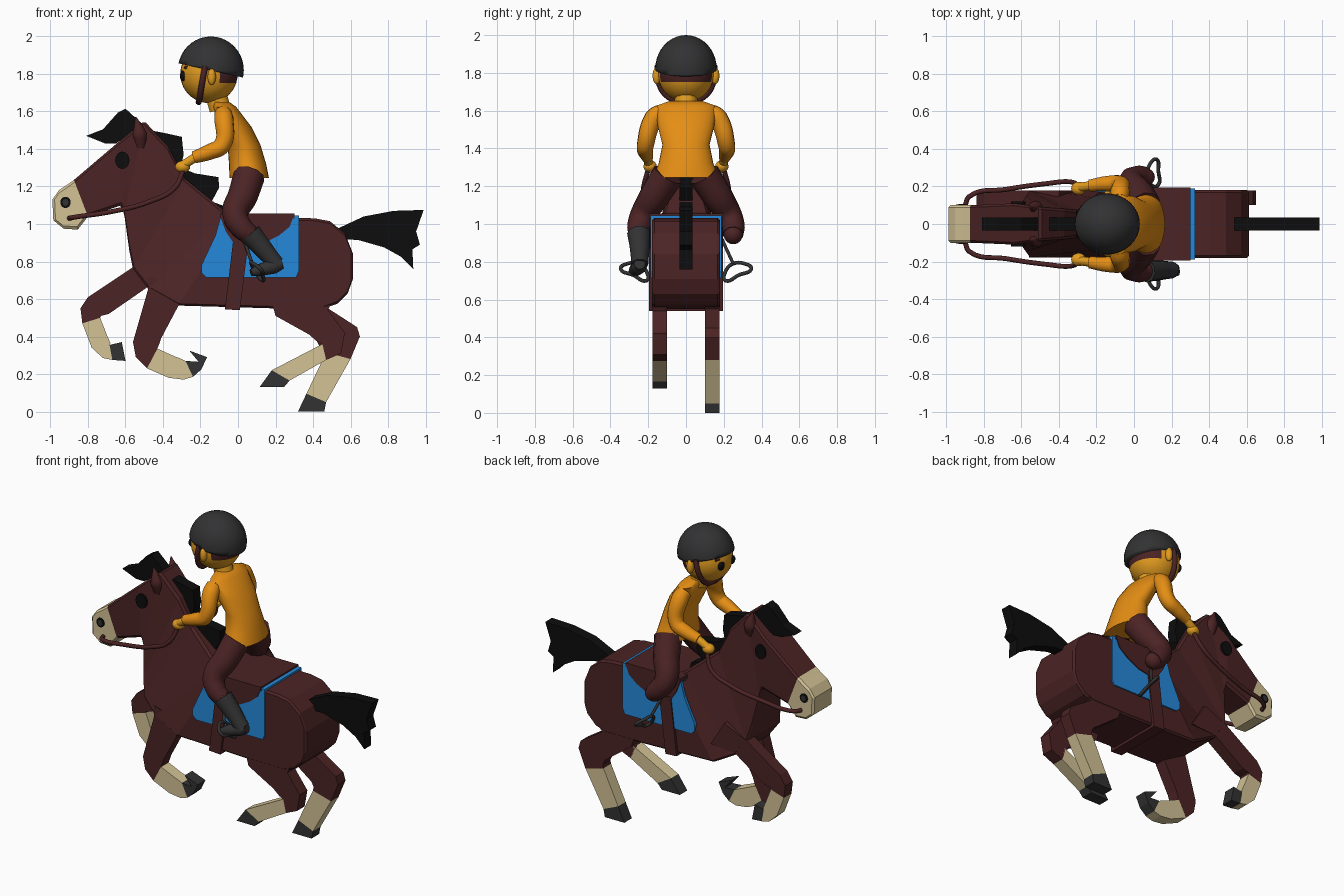
import bpy
import bmesh
import math
from mathutils import Matrix, Vector

cube = bpy.data.objects.get("Cube")
if cube:
    bpy.data.objects.remove(cube, do_unlink=True)


def material(name, red, green, blue):
    mat = bpy.data.materials.new(name)
    mat.use_nodes = True
    mat.diffuse_color = (red, green, blue, 1)
    mat.node_tree.nodes["Principled BSDF"].inputs["Base Color"].default_value = (red, green, blue, 1)
    return mat


brown = material("dark brown", .072, .017, .018)
cream = material("cream", .65, .54, .30)
blue = material("blue", .018, .25, .70)
orange = material("orange", .78, .27, .007)
skin = material("golden skin", .76, .33, .014)
black = material("black", .004, .004, .004)
charcoal = material("charcoal", .032, .032, .034)


def finish(name, bm, mats, smooth=False):
    """Turn a bmesh into a named object."""
    bmesh.ops.recalc_face_normals(bm, faces=bm.faces)
    mesh = bpy.data.meshes.new(name)
    bm.to_mesh(mesh)
    bm.free()
    for mat in mats:
        mesh.materials.append(mat)
    obj = bpy.data.objects.new(name, mesh)
    bpy.context.collection.objects.link(obj)
    if smooth:
        mesh.shade_smooth()
    return obj


def skin_rings(bm, rings, band_rule):
    """Bridge rings of points and cap both ends."""
    loops = [[bm.verts.new(p) for p in ring] for ring in rings]
    count = len(loops[0])
    for i, (low, high) in enumerate(zip(loops, loops[1:])):
        for k in range(count):
            n = (k + 1) % count
            bm.faces.new((low[k], low[n], high[n], high[k])).material_index = band_rule(i)
    bm.faces.new(loops[0]).material_index = band_rule(0)
    bm.faces.new(loops[-1]).material_index = band_rule(len(loops) - 2)


def slab(name, points, near, far, mat):
    """Extrude a side profile across y."""
    bm = bmesh.new()
    face = bm.faces.new([bm.verts.new((x, near, z)) for x, z in points])
    extruded = bmesh.ops.extrude_face_region(bm, geom=[face])["geom"]
    moved = [v for v in extruded if isinstance(v, bmesh.types.BMVert)]
    bmesh.ops.translate(bm, verts=moved, vec=(0, far - near, 0))
    return finish(name, bm, [mat])


def slab_pair(name, points, inner, outer, mat):
    for side, label in ((-1, "near"), (1, "far")):
        slab(f"{label}_{name}", points, side * inner, side * outer, mat)


def ball(name, centre, radii, mats, rule=None):
    bm = bmesh.new()
    place = Matrix.Translation(centre) @ Matrix.Diagonal((*radii, 1))
    bmesh.ops.create_uvsphere(bm, u_segments=32, v_segments=20, radius=1, matrix=place)
    if rule:
        for face in bm.faces:
            face.material_index = rule(face.calc_center_median())
    return finish(name, bm, mats, True)


def tube(name, points, mat, side=1, closed=False):
    """Round limb or cord through (x, y, z, radius) points."""
    curve = bpy.data.curves.new(name, "CURVE")
    curve.dimensions = "3D"
    curve.bevel_depth = 1
    curve.bevel_resolution = 3
    curve.resolution_u = 6
    curve.use_fill_caps = True
    spline = curve.splines.new("BEZIER")
    spline.bezier_points.add(len(points) - 1)
    spline.use_cyclic_u = closed
    for knot, (x, y, z, radius) in zip(spline.bezier_points, points):
        knot.co = (x, side * y, z)
        knot.radius = radius
        knot.handle_left_type = knot.handle_right_type = "AUTO"
    curve.materials.append(mat)
    obj = bpy.data.objects.new(name, curve)
    bpy.context.collection.objects.link(obj)
    bpy.ops.object.select_all(action="DESELECT")
    obj.select_set(True)
    bpy.context.view_layer.objects.active = obj
    bpy.ops.object.convert(target="MESH")
    bpy.ops.object.shade_smooth_by_angle(angle=math.radians(50))


# Horse body, neck and head: top x, z, bottom x, z, top and bottom half width
sections = [
    (-.99, 1.13, -.985, 1.02, .10, .10), (-.955, 1.18, -.93, .975, .10, .10),
    (-.91, 1.21, -.855, .97, .10, .10), (-.875, 1.235, -.80, 1.04, .10, .10),
    (-.64, 1.435, -.62, 1.10, .11, .11), (-.50, 1.55, -.605, 1.04, .09, .11),
    (-.37, 1.41, -.58, .86, .08, .15), (-.28, 1.24, -.56, .76, .07, .18),
    (-.06, 1.06, -.48, .655, .12, .18), (0, 1.05, -.32, .565, .18, .18),
    (.10, 1.04, .19, .55, .18, .18), (.41, 1.03, .46, .55, .18, .18),
    (.49, 1.015, .53, .575, .18, .18), (.57, .95, .585, .63, .18, .18),
    (.614, .84, .614, .71, .18, .18)]
bm = bmesh.new()
skin_rings(bm, [[(ax, -wa, az), (ax, wa, az), (bx, wb, bz), (bx, -wb, bz)]
                for ax, az, bx, bz, wa, wb in sections], lambda i: int(i > 2))
body = finish("horse_body", bm, [cream, brown])
bevel = body.modifiers.new("soft_edges", "BEVEL")
bevel.width = .012
bevel.limit_method = "ANGLE"
bevel.angle_limit = math.radians(60)


# Horse legs: pairs of edge points; brown, then cream, then hoof
def horse_leg(name, side, pairs, sock, hoof):
    bm = bmesh.new()
    inner, outer = side * .10, side * .178
    skin_rings(bm, [[(ax, inner, az), (ax, outer, az), (bx, outer, bz), (bx, inner, bz)]
                    for ax, az, bx, bz in pairs], lambda i: int(i >= sock) + int(i >= hoof))
    finish(name, bm, [brown, cream, charcoal])


horse_leg("far_front_leg", 1, [
    (-.40, .84, -.30, .68), (-.56, .77, -.48, .665), (-.80, .61, -.69, .52),
    (-.84, .55, -.73, .51), (-.83, .47, -.735, .50), (-.78, .34, -.70, .41),
    (-.72, .285, -.68, .365), (-.67, .275, -.685, .355), (-.60, .27, -.62, .37)], 4, 7)
horse_leg("near_front_leg", -1, [
    (-.48, .72, -.28, .66), (-.48, .65, -.32, .56), (-.56, .37, -.41, .39),
    (-.545, .29, -.42, .36), (-.485, .23, -.43, .335), (-.37, .18, -.34, .295),
    (-.29, .17, -.30, .28), (-.24, .185, -.28, .27), (-.195, .225, -.21, .265),
    (-.165, .29, -.26, .325)], 4, 7)
horse_leg("far_hind_leg", 1, [
    (.22, .66, .55, .65), (.27, .51, .48, .55), (.46, .37, .635, .45),
    (.475, .34, .65, .40), (.47, .315, .60, .28), (.365, .095, .47, .05),
    (.32, 0, .46, 0)], 4, 5)
horse_leg("near_hind_leg", -1, [
    (.16, .66, .52, .63), (.20, .51, .48, .54), (.38, .41, .57, .42),
    (.42, .375, .55, .31), (.45, .36, .47, .275), (.18, .22, .275, .165),
    (.115, .13, .245, .13)], 4, 5)

# Mane and tail
slab("mane", [
    (-.81, 1.47), (-.72, 1.505), (-.64, 1.595), (-.60, 1.615), (-.54, 1.56), (-.47, 1.50),
    (-.39, 1.485), (-.30, 1.465), (-.29, 1.37), (-.305, 1.30), (-.23, 1.27), (-.105, 1.25),
    (-.10, 1.195), (-.14, 1.12), (-.06, 1.09), (-.05, 1.04), (-.26, 1.16), (-.39, 1.37),
    (-.55, 1.50), (-.65, 1.43), (-.71, 1.43)], -.035, .035, black)
slab("tail", [
    (.52, .97), (.67, 1.04), (.83, 1.07), (.99, 1.075), (.95, .96), (.97, .89), (.93, .865),
    (.935, .76), (.87, .825), (.78, .875), (.64, .915), (.52, .92)], -.035, .035, black)


# Horse eyes, nostrils and ears
def oval(x, z, width, height):
    turns = [math.tau * k / 20 for k in range(20)]
    return [(x + width * math.cos(t), z + height * math.sin(t)) for t in turns]


slab_pair("horse_eye", oval(-.617, 1.34, .038, .046), .09, .119, black)
slab_pair("nostril_rim", oval(-.92, 1.115, .028, .03), .09, .104, black)
slab_pair("nostril", oval(-.92, 1.115, .016, .018), .09, .106, charcoal)
for side, label in ((-1, "near"), (1, "far")):
    tube(f"{label}_horse_ear", [(-.52, .07, 1.41, .03), (-.525, .085, 1.48, .04),
                                (-.545, .09, 1.57, .004)], brown, side)

# Blanket, saddle and girth
slab_pair("blanket_side", [
    (-.09, 1.05), (-.12, .94), (-.195, .78), (-.195, .74), (-.17, .715), (.31, .715),
    (.325, .75), (.325, 1.045)], .17, .189, blue)
slab("blanket_top", [(-.09, 1.05), (.325, 1.045), (.325, 1.02), (-.09, 1.02)], -.189, .189, blue)
slab_pair("saddle_flap", [
    (-.095, 1.04), (-.065, .96), (-.025, .90), (.045, .875), (.125, .89), (.22, .94),
    (.275, .985), (.30, 1.05)], .17, .195, brown)
slab("saddle_seat", [(-.095, 1.03), (-.095, 1.055), (.30, 1.055), (.30, 1.03)], -.195, .195, brown)
slab_pair("girth_side", [(-.025, .92), (.055, .90), (.01, .54), (-.07, .545)], .17, .197, brown)
slab("girth_bottom", [(-.07, .565), (.013, .565), (.01, .54), (-.07, .545)], -.197, .197, brown)

# Reins, stirrups and rider limbs on both sides
for side, label in ((-1, "near"), (1, "far")):
    tube(f"{label}_rein", [
        (-.90, .10, 1.03, .013), (-.88, .145, 1.035, .013), (-.68, .185, 1.065, .013),
        (-.47, .215, 1.12, .013), (-.34, .225, 1.19, .013), (-.29, .20, 1.29, .013)], brown, side)
    tube(f"{label}_stirrup_strap", [(.03, .19, .92, .009), (.075, .25, .79, .009)], charcoal, side)
    tube(f"{label}_stirrup", [
        (.13, .21, .70, .01), (.13, .28, .73, .01), (.12, .345, .76, .01),
        (.08, .31, .79, .01), (.07, .25, .79, .01), (.09, .21, .75, .01)], charcoal, side, True)
    tube(f"{label}_sleeve", [
        (-.08, .13, 1.595, .045), (-.075, .17, 1.56, .052), (-.085, .215, 1.42, .046),
        (-.15, .215, 1.385, .042), (-.235, .205, 1.355, .033)], orange, side)
    tube(f"{label}_wrist", [(-.22, .205, 1.36, .025), (-.30, .195, 1.31, .024)], skin, side)
    ball(f"{label}_hand", (-.295, side * .19, 1.305), (.04, .035, .032), [skin])
    tube(f"{label}_trouser_leg", [
        (.06, .095, 1.26, .085), (.025, .165, 1.15, .08), (-.015, .225, 1.05, .07),
        (.02, .25, .98, .062), (.06, .25, .945, .055)], brown, side)
    ball(f"{label}_knee_end", (.055, side * .25, .945), (.056, .05, .052), [brown])
    ball(f"{label}_rider_ear", (-.14, side * .155, 1.785), (.022, .022, .045), [skin])
    ball(f"{label}_rider_eye", (-.292, side * .055, 1.79), (.018, .026, .028), [black])
    tube(f"{label}_brow", [(-.287, .03, 1.835, .009), (-.275, .09, 1.835, .009)], brown, side)
    tube(f"{label}_chin_strap", [
        (-.175, .15, 1.84, .016), (-.19, .148, 1.76, .016), (-.205, .09, 1.67, .016),
        (-.21, 0, 1.65, .016)], brown, side)

# Single boot resting in the near stirrup
tube("boot_shin", [(.065, .25, .95, .062), (.12, .245, .885, .055), (.175, .245, .82, .047),
                   (.205, .245, .785, .045)], charcoal, -1)
tube("boot_foot", [(.235, .245, .79, .03), (.19, .25, .775, .042), (.12, .27, .755, .034),
                   (.07, .285, .74, .02)], charcoal, -1)

# Rider shirt: height, front x, back x, half width
shirt = [(1.65, -.13, -.045, .09), (1.625, -.135, -.01, .16), (1.52, -.10, .07, .15),
         (1.42, -.055, .12, .125), (1.32, -.048, .15, .145), (1.245, -.045, .165, .178)]
bm = bmesh.new()
turns = [math.tau * k / 28 for k in range(28)]
skin_rings(bm, [[((front + back) / 2 + (back - front) / 2 * math.cos(t), wide * math.sin(t), z)
                 for t in turns] for z, front, back, wide in shirt], lambda i: 0)
torso = finish("shirt", bm, [orange])
bpy.ops.object.select_all(action="DESELECT")
torso.select_set(True)
bpy.context.view_layer.objects.active = torso
bpy.ops.object.shade_smooth_by_angle(angle=math.radians(50))

# Rider head with hair at the back, neck and helmet
ball("rider_head", (-.155, 0, 1.80), (.153, .15, .155), [skin, brown],
     lambda c: int(c.x > -.11 and c.z > 1.745))
tube("rider_neck", [(-.095, 0, 1.61, .06), (-.12, 0, 1.70, .06)], skin)
helmet = ball("helmet", (-.145, 0, 1.82), (.176, .163, .18), [charcoal])
bm = bmesh.new()
bm.from_mesh(helmet.data)
bmesh.ops.bisect_plane(bm, geom=bm.verts[:] + bm.edges[:] + bm.faces[:], clear_inner=True,
                       plane_co=(-.15, 0, 1.82), plane_no=Vector((.22, 0, 1)))
bmesh.ops.holes_fill(bm, edges=[e for e in bm.edges if e.is_boundary], sides=0)
bm.to_mesh(helmet.data)
bm.free()
